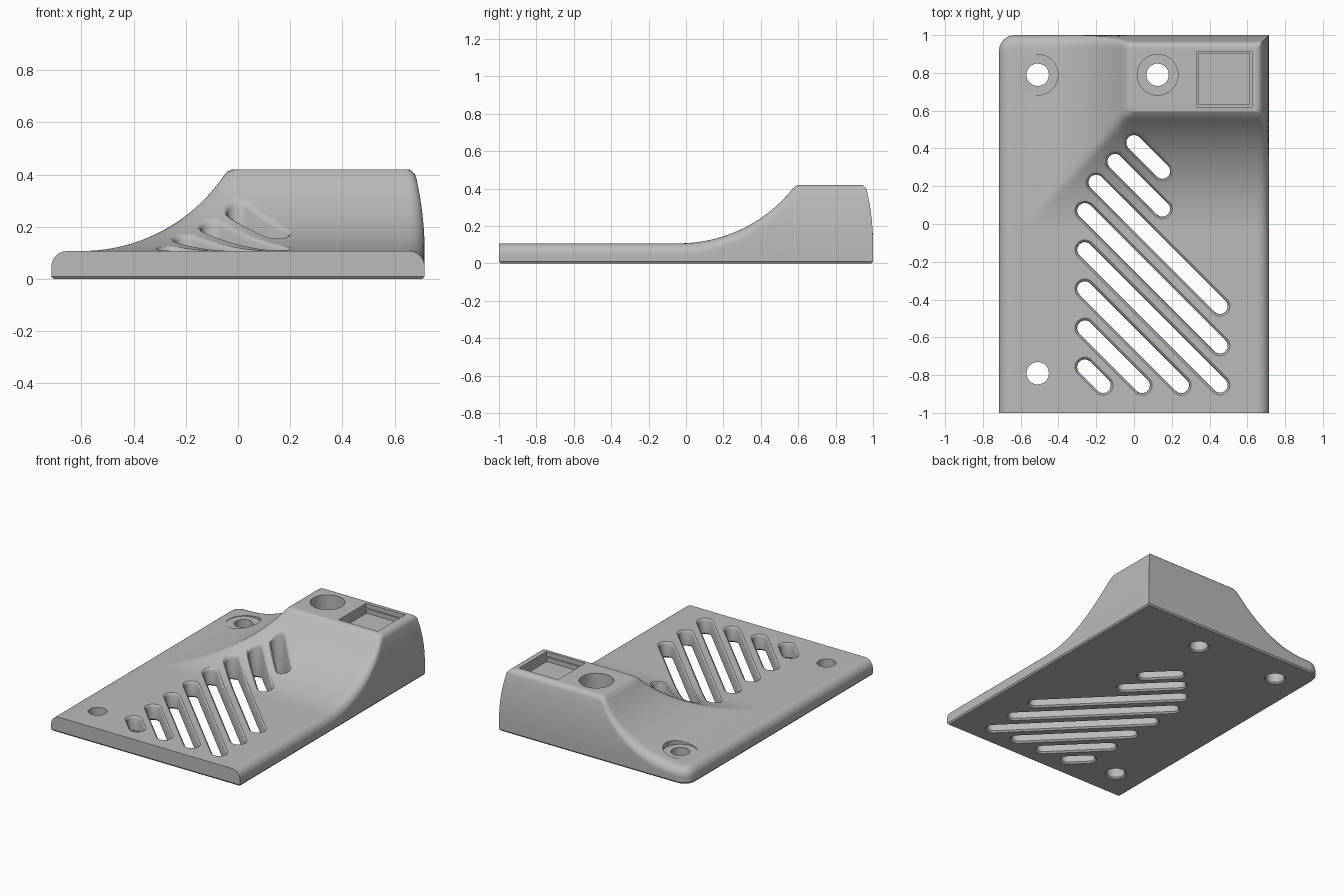
import bpy, bmesh
from math import sqrt, sin, cos, pi, atan2, hypot

cube = bpy.data.objects.get("Cube")
if cube:
    bpy.data.objects.remove(cube, do_unlink=True)

W, PLATE, TOP, CORNER = 0.715, 0.107, 0.42, 0.085


def rise(t, radius, crest):
    """Concave arc starting flat, continued straight past the crest."""
    t = max(t, 0)
    s = min(t, crest)
    root = sqrt(radius * radius - s * s)
    return PLATE + radius - root + (t - s) * s / root


def soft_min(a, b, k):
    m = max(k - abs(a - b), 0) / k if k > 0 else 0
    return min(a, b) - m * m * k / 4


def height(x, y):
    """Top surface: two swept arcs meeting on a ridge, capped flat, rounded at the rim."""
    hx = rise(x + 0.6, 0.66, 0.57)
    hy = rise(y + 0.04, 0.784, 0.635)
    h = soft_min(hx, hy, 0.12 * (min(hx, hy, TOP) - PLATE))
    h = soft_min(h, TOP, 0.025)
    r = 0.06 - 0.09 * (h - PLATE)
    d = min(W - abs(x), 1 - y)
    return h - r + sqrt(max(r * r - max(r - d, 0) ** 2, 0))


def place(x, y, z):
    """Round one plan corner and lean the tall walls inward."""
    a, b = -x - W + CORNER, y - 1 + CORNER
    if a > 0 and b > 0:
        f = max(a, b) / hypot(a, b)
        x, y = CORNER - W - a * f, 1 - CORNER + b * f
    lean = 0.04 * (max(z - 0.1, 0) / 0.32) ** 2
    return (x - lean * max(0, 1 - (W - x) / 0.25),
            y - lean * max(0, 1 - (1 - y) / 0.25), z)


def make_object(name, bm, hidden=False):
    bmesh.ops.recalc_face_normals(bm, faces=bm.faces)
    mesh = bpy.data.meshes.new(name)
    bm.to_mesh(mesh)
    bm.free()
    obj = bpy.data.objects.new(name, mesh)
    bpy.context.collection.objects.link(obj)
    obj.hide_render = hidden
    return obj


def bridge(bm, low, high):
    for i in range(len(low)):
        j = (i + 1) % len(low)
        bm.faces.new((low[i], low[j], high[j], high[i]))


def add_rings(bm, rings):
    """Closed solid through stacked rings of points."""
    loops = [[bm.verts.new(p) for p in ring] for ring in rings]
    for low, high in zip(loops, loops[1:]):
        bridge(bm, low, high)
    bm.faces.new(loops[0])
    bm.faces.new(loops[-1])


# Body: top grid, side walls and a chamfered base
edge = [0, 0.0008, 0.003, 0.007, 0.013, 0.021, 0.031, 0.044, 0.06]
NX, NY = 60, 84
inner = W - 0.085
xs = [-W + e for e in edge] + [inner * (2 * i / NX - 1) for i in range(NX + 1)] + [W - e for e in reversed(edge)]
ys = [-1 + (2 - 0.085) * i / NY for i in range(NY + 1)] + [1 - e for e in reversed(edge)]

bm = bmesh.new()
grid = [[bm.verts.new(place(x, y, height(x, y))) for x in xs] for y in ys]
for r0, r1 in zip(grid, grid[1:]):
    for i in range(len(xs) - 1):
        bm.faces.new((r0[i], r0[i + 1], r1[i + 1], r1[i]))
nx, ny = len(xs) - 1, len(ys) - 1
rim = ([(i, 0) for i in range(nx)] + [(nx, j) for j in range(ny)]
       + [(i, ny) for i in range(nx, 0, -1)] + [(0, j) for j in range(ny, 0, -1)])
loop = [grid[j][i] for i, j in rim]
LEVELS = 6
for k in range(1, LEVELS + 2):
    ring = []
    for i, j in rim:
        x, y = xs[i], ys[j]
        if k <= LEVELS:
            h = height(x, y)
            p = place(x, y, h + (0.01 - h) * k / LEVELS)
        else:
            p = place(x * 0.989, y * 0.992, 0)
        ring.append(bm.verts.new(p))
    bridge(bm, ring, loop)
    loop = ring
bm.faces.new(loop)
body = make_object("vented_cover", bm)


# Slot cutters with flared rims that follow the surface
def capsule(x0, y0, x1, y1, r, steps=28, arc=12):
    ang = atan2(y1 - y0, x1 - x0)
    pts = []
    for (ax, ay), (bx, by), a in (((x0, y0), (x1, y1), ang - pi / 2), ((x1, y1), (x0, y0), ang + pi / 2)):
        ox, oy = r * cos(a), r * sin(a)
        pts += [(ax + (bx - ax) * i / steps + ox, ay + (by - ay) * i / steps + oy) for i in range(steps)]
        pts += [(bx + r * cos(a + pi * i / arc), by + r * sin(a + pi * i / arc)) for i in range(arc)]
    return pts


SLOT_R = 0.041
slots = [(0, 0.43, 0.15), (-0.1, 0.33, 0.15), (-0.2, 0.22, 0.455)]
slots += [(-0.26, 0.07 - 0.207 * i, min(0.455, 0.67 - 0.207 * i + 0.26)) for i in range(2)]
slots += [(-0.26, -0.344 - 0.207 * i, 0.25 - 0.207 * i) for i in range(3)]
bm = bmesh.new()
for x0, y0, x1 in slots:
    ends = (x0, y0, x1, y0 - (x1 - x0))
    rings = [[(x, y, z) for x, y in capsule(*ends, SLOT_R + o)] for o, z in ((0.02, -0.01), (0, 0.01))]
    rings += [[(x, y, height(x, y) - d) for x, y in capsule(*ends, SLOT_R + o)]
              for o, d in ((0, 0.016), (0.004, 0.006), (0.02, -0.006))]
    rings.append([(x, y, 0.6) for x, y in capsule(*ends, SLOT_R + 0.02)])
    add_rings(bm, rings)
slot_cutter = make_object("slot_cutter", bm, True)


# Screw holes with counterbores, and the stepped square recess
def circle(cx, cy, r, z, n=48):
    return [(cx + r * cos(2 * pi * i / n), cy + r * sin(2 * pi * i / n), z) for i in range(n)]


def square(half, z):
    cx, cy = 0.477, 0.767
    return [(cx + sx * half, cy + sy * half, z) for sx, sy in ((-1, -1), (1, -1), (1, 1), (-1, 1))]


bm = bmesh.new()
for cx, cy, bore in ((-0.51, 0.79, 0.108), (0.125, 0.79, 0.108), (-0.51, -0.79, 0)):
    rings = [circle(cx, cy, 0.078, -0.01), circle(cx, cy, 0.059, 0.009)]
    if bore:
        rings += [circle(cx, cy, 0.059, 0.104), circle(cx, cy, bore, 0.104)]
    rings.append(circle(cx, cy, bore or 0.059, 0.6))
    add_rings(bm, rings)
add_rings(bm, [square(0.135, 0.36), square(0.135, 0.39), square(0.147, 0.39), square(0.147, 0.6)])
hole_cutter = make_object("hole_cutter", bm, True)

# Cut, then shade
bpy.ops.object.select_all(action='DESELECT')
bpy.context.view_layer.objects.active = body
body.select_set(True)
for cutter in (slot_cutter, hole_cutter):
    mod = body.modifiers.new("cut", 'BOOLEAN')
    mod.operation, mod.solver, mod.object = 'DIFFERENCE', 'EXACT', cutter
    bpy.ops.object.modifier_apply(modifier=mod.name)
    bpy.data.objects.remove(cutter, do_unlink=True)

grey = bpy.data.materials.new("light_grey")
grey.use_nodes = True
colour = (0.5, 0.5, 0.5, 1)
grey.diffuse_color = colour
grey.node_tree.nodes["Principled BSDF"].inputs["Base Color"].default_value = colour
body.data.materials.clear()
body.data.materials.append(grey)
bpy.ops.object.shade_smooth_by_angle(angle=pi / 6)
